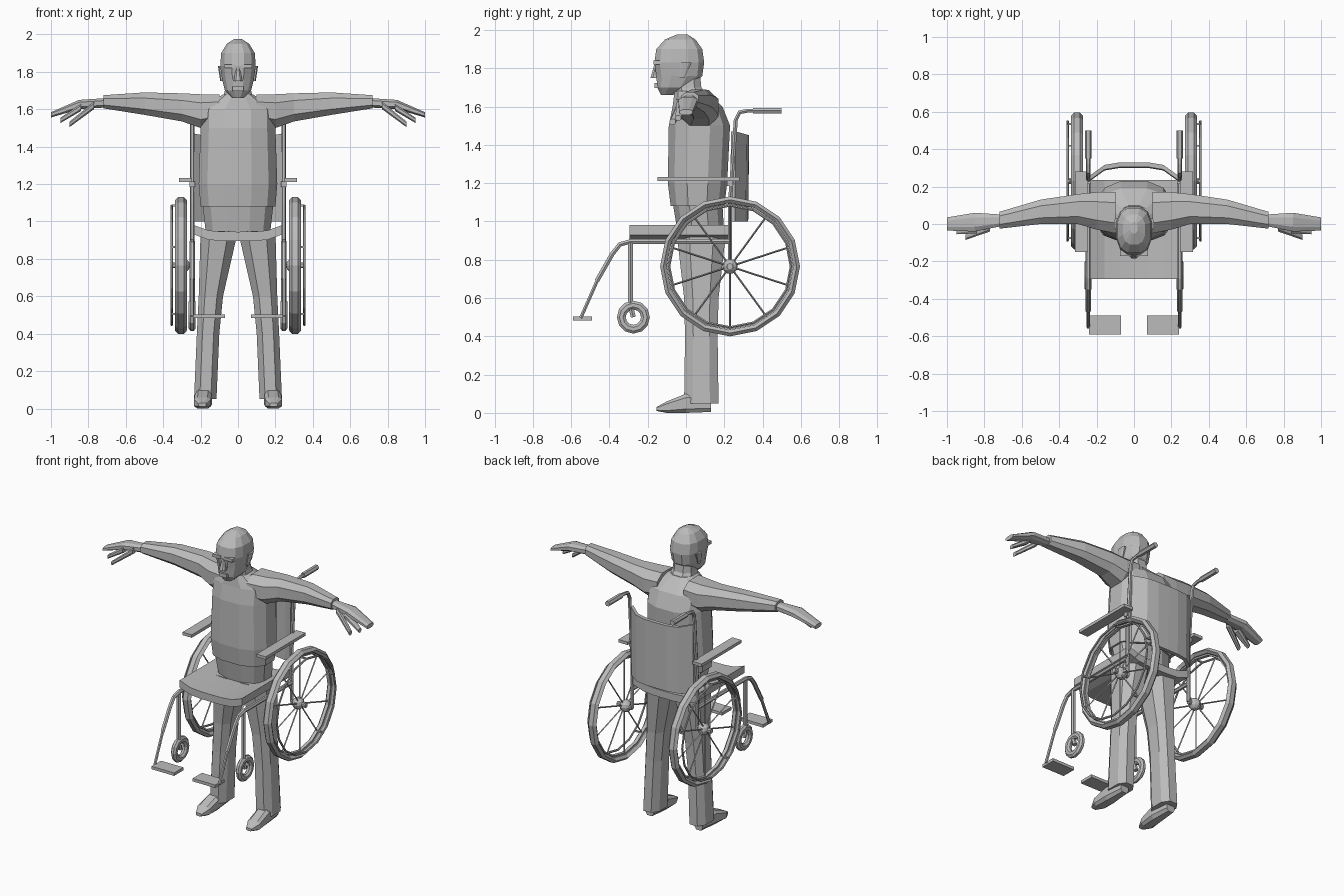
import bpy, bmesh
from math import sin, cos, pi, tau, copysign
from mathutils import Vector, Matrix

cube = bpy.data.objects.get("Cube")
if cube:
    bpy.data.objects.remove(cube)

colour = (.5, .5, .5, 1)
grey = bpy.data.materials.new("plain_grey")
grey.use_nodes = True
grey.diffuse_color = colour
grey.node_tree.nodes["Principled BSDF"].inputs["Base Color"].default_value = colour


def finish(name, bm, mirror):
    """Turn a bmesh into a flat shaded object, mirrored across x if asked."""
    bmesh.ops.recalc_face_normals(bm, faces=bm.faces)
    mesh = bpy.data.meshes.new(name)
    bm.to_mesh(mesh)
    bm.free()
    mesh.materials.append(grey)
    obj = bpy.data.objects.new(name, mesh)
    bpy.context.collection.objects.link(obj)
    if mirror:
        modifier = obj.modifiers.new("mirror", "MIRROR")
        modifier.use_mirror_merge = False


def skin(name, rings, mirror, closed=False):
    """Bridge equal rings of points; cap the ends unless closed."""
    bm = bmesh.new()
    loops = [[bm.verts.new(point) for point in ring] for ring in rings]
    pairs = list(zip(loops, loops[1:]))
    if closed:
        pairs.append((loops[-1], loops[0]))
    else:
        bm.faces.new(loops[0])
        bm.faces.new(loops[-1])
    for first, second in pairs:
        for i in range(len(first)):
            bm.faces.new((first[i - 1], first[i], second[i], second[i - 1]))
    finish(name, bm, mirror)


def loft(name, axis, sections, sides=8, mirror=False, power=.8):
    """Sections: position on the axis, then centre and half size on the other two."""
    def bulge(value):
        return copysign(abs(value / cos(pi / sides)) ** power, value)

    rings = []
    for position, a, half_a, b, half_b in sections:
        ring = []
        for i in range(sides):
            angle = tau * (i + .5) / sides
            u = a + half_a * bulge(cos(angle))
            v = b + half_b * bulge(sin(angle))
            ring.append({"x": (position, u, v), "y": (u, position, v), "z": (u, v, position)}[axis])
        rings.append(ring)
    skin(name, rings, mirror)


def tube(name, x, path, radius, sides=6):
    """Tube along (y, z) points in the plane at x, on both sides."""
    points = [Vector((x, y, z)) for y, z in path]
    across = Vector((1, 0, 0))
    rings = []
    for i, point in enumerate(points):
        before, after = points[max(i - 1, 0)], points[min(i + 1, len(points) - 1)]
        normal = (after - before).normalized().cross(across)
        angles = [tau * k / sides for k in range(sides)]
        rings.append([point + radius * (cos(a) * across + sin(a) * normal) for a in angles])
    skin(name, rings, True)


def hoop(name, x, centre, radius, half_x, half_r, segments, sides=6):
    """Wheel ring standing in the plane at x, on both sides."""
    y, z = centre
    rings = []
    for i in range(segments):
        turn = tau * i / segments
        ring = []
        for k in range(sides):
            angle = tau * (k + .5) / sides
            r = radius + half_r * cos(angle)
            ring.append((x + half_x * sin(angle), y + r * cos(turn), z + r * sin(turn)))
        rings.append(ring)
    skin(name, rings, True, closed=True)


def box(name, centre, size, mirror=True):
    bm = bmesh.new()
    bmesh.ops.create_cube(bm, size=1, matrix=Matrix.LocRotScale(Vector(centre), None, Vector(size)))
    finish(name, bm, mirror)


def sling(name, section, half_width=.235, steps=6):
    """Sagging fabric panel; section(sag) gives its four (y, z) corners."""
    rings = []
    for i in range(steps + 1):
        u = 2 * i / steps - 1
        rings.append([(half_width * u, y, z) for y, z in section(1 - u ** 4)])
    skin(name, rings, False)


# Torso and hips
loft("shirt", "z", [
    (1.08, 0, .2, .06, .14), (1.2, 0, .21, .06, .155), (1.5, 0, .2, .07, .16),
    (1.6, 0, .2, .06, .13), (1.68, 0, .08, .02, .08)], sides=12)
loft("hips", "z", [(.92, 0, .17, .08, .12), (1.1, 0, .19, .06, .13)], sides=12)

# Neck and head
loft("neck", "z", [(1.62, 0, .09, .04, .1), (1.7, 0, .07, .01, .07), (1.8, 0, .06, 0, .07)])
loft("head", "z", [
    (1.66, 0, .03, -.1, .03), (1.7, 0, .07, -.06, .09), (1.76, 0, .085, -.035, .12),
    (1.83, 0, .095, -.035, .13), (1.9, 0, .09, -.035, .12), (1.95, 0, .06, -.03, .08),
    (1.975, 0, .02, -.02, .03)], sides=12)
loft("nose", "z", [(1.75, 0, .024, -.16, .025), (1.82, 0, .01, -.15, .015)])
box("lips", (0, -.15, 1.71), (.06, .03, .025), mirror=False)
box("brow", (.045, -.14, 1.83), (.06, .06, .02))
loft("ear", "z", [(1.75, .085, .01, -.02, .015), (1.83, .095, .012, 0, .03)], mirror=True)

# Arms and hands
loft("sleeve", "x", [
    (.1, .06, .11, 1.6, .08), (.2, .07, .1, 1.59, .09), (.3, .08, .08, 1.61, .075),
    (.5, .065, .065, 1.63, .06), (.72, .02, .045, 1.64, .035)], mirror=True)
loft("hand", "x", [
    (.7, .02, .03, 1.635, .025), (.85, .01, .05, 1.625, .025), (1, 0, .035, 1.57, .014)], mirror=True)
loft("thumb", "x", [(.77, -.02, .02, 1.62, .02), (.9, -.07, .015, 1.52, .015)], mirror=True)
loft("finger", "x", [(.84, -.02, .03, 1.61, .02), (.95, -.04, .015, 1.54, .014)], mirror=True)

# Trouser legs and shoes
loft("trouser_leg", "z", [
    (.05, .175, .06, .08, .09), (.4, .16, .06, .08, .085),
    (.6, .145, .065, .08, .09), (.95, .1, .1, .08, .13)], mirror=True)
loft("shoe", "y", [
    (-.155, .19, .02, .02, .01), (-.1, .19, .045, .03, .03),
    (0, .185, .045, .05, .05), (.13, .185, .03, .05, .045)], mirror=True, power=.6)

# Seat and backrest, sagging between the frame tubes
seat_height, thickness = .93, .05


def seat_section(sag):
    low = seat_height - .035 * sag
    return (-.295, low), (.235, low), (.235, low + thickness), (-.295, low + thickness)


def back_section(sag):
    y = .23 + .07 * sag
    return (y, 1), (y + .025, 1), (y + .03, 1.47 - .02 * sag), (y + .005, 1.47 - .02 * sag)


sling("seat", seat_section)
sling("backrest", back_section)

# Frame tubes
wheel = wheel_y, wheel_z = .23, .765
frame_x, rail_z, grip_z = .245, .895, 1.578
tube("back_post", frame_x, [
    (wheel_y, wheel_z), (wheel_y, 1.1), (.26, 1.53), (.28, 1.57), (.32, grip_z), (.5, grip_z)], .012)
tube("push_grip", frame_x, [(.35, grip_z), (.5, grip_z)], .018)
tube("side_rail", frame_x, [(wheel_y, rail_z), (-.29, rail_z), (-.345, .88), (-.385, .83), (-.465, .69)], .014)
tube("footrest_tube", frame_x, [(-.455, .71), (-.55, .495)], .01)
box("footplate", (.155, -.54, .493), (.17, .1, .02))
box("armrest", (.28, .065, 1.222), (.07, .43, .02))
box("armrest_bracket", (frame_x, wheel_y, 1.2), (.03, .03, .03))

# Caster wheels
caster = caster_y, caster_z = -.275, .5
tube("caster_post", frame_x, [(-.29, rail_z), (-.29, .56), caster], .015)
hoop("caster_wheel", frame_x, caster, .063, .02, .025, segments=12, sides=8)

# Drive wheels
tyre_x, hand_rim_x, segments = .305, .355, 16
hoop("tyre", tyre_x, wheel, .348, .032, .02, segments)
hoop("wheel_rim", tyre_x, wheel, .324, .016, .007, segments, sides=4)
hoop("hand_rim", hand_rim_x, wheel, .318, .007, .007, segments)
bm = bmesh.new()
bmesh.ops.create_uvsphere(bm, u_segments=10, v_segments=6, radius=.04,
                          matrix=Matrix.Translation((tyre_x - .01, wheel_y, wheel_z)))
finish("hub", bm, True)
loft("axle", "x", [(x, wheel_y, .015, wheel_z, .015) for x in (frame_x, hand_rim_x)], mirror=True)

# Spokes, and stubs that hold the hand rim
spokes, spoke_length = 10, .32
for i in range(spokes):
    angle = tau * i / spokes + pi / 2
    end = y, z = wheel_y + spoke_length * cos(angle), wheel_z + spoke_length * sin(angle)
    tube("spoke", tyre_x, [wheel, end], .005, sides=4)
    if i % 2 == 0:
        loft("hand_rim_stub", "x", [(x, y, .005, z, .005) for x in (tyre_x, hand_rim_x)], sides=4, mirror=True)
